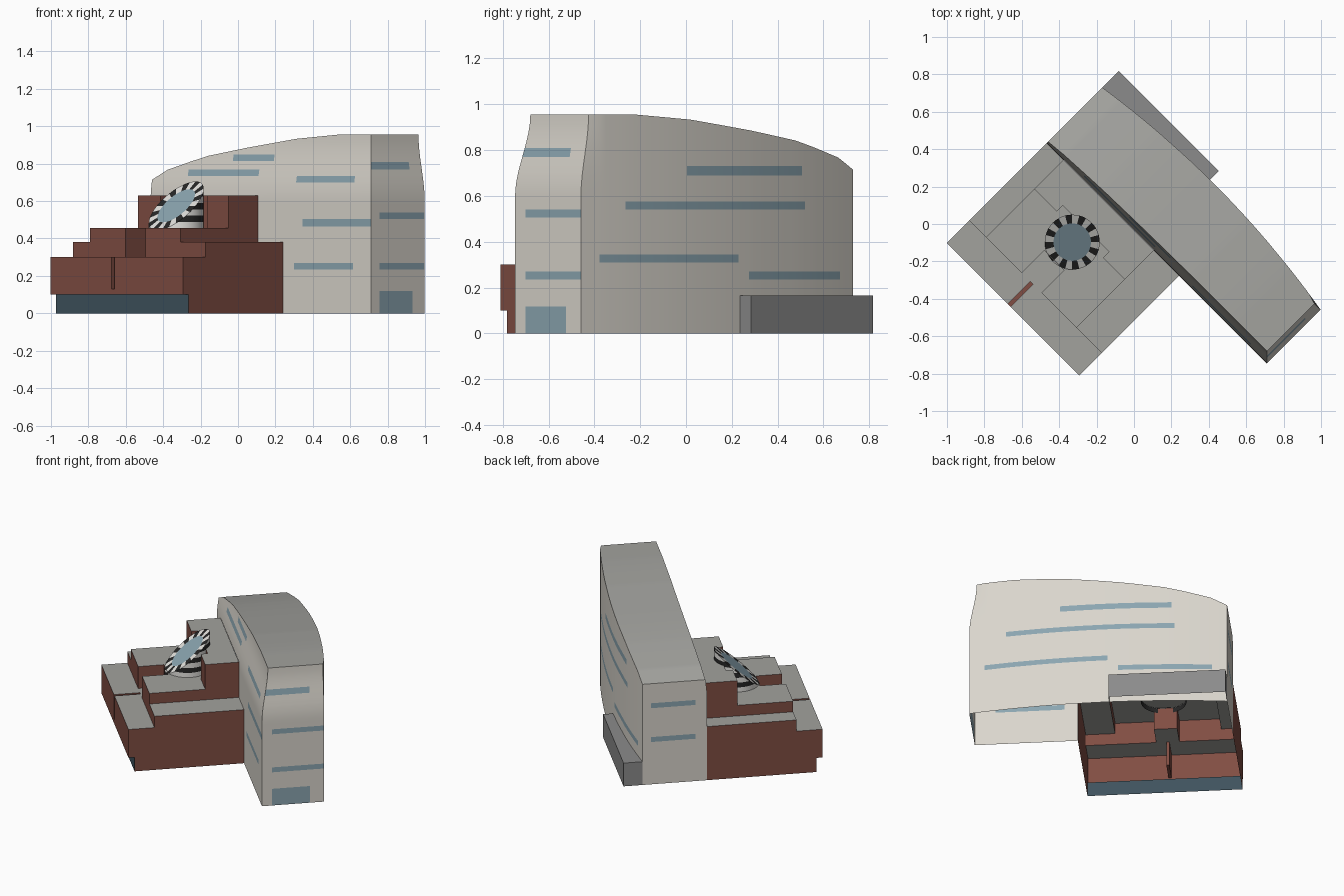
import bpy, bmesh, math
from mathutils import Vector

if "Cube" in bpy.data.objects:
    bpy.data.objects.remove(bpy.data.objects["Cube"])

R2 = math.sqrt(2)


def P(u, v, z):
    """Building axes (u along the tower, v to the rear) turned 45 degrees into the world."""
    return Vector(((u + v) / R2, (v - u) / R2, z))


def mat(name, r, g, b):
    m = bpy.data.materials.new(name)
    m.diffuse_color = (r, g, b, 1)
    m.use_nodes = True
    m.node_tree.nodes["Principled BSDF"].inputs["Base Color"].default_value = m.diffuse_color
    return m


STONE = mat("pale_stone", .70, .67, .61)
GLASS = mat("glass", .26, .38, .44)
ROOF = mat("roof_grey", .36, .36, .34)
BRICK = mat("brick", .22, .076, .056)
DARK = mat("dark_glass", .05, .085, .11)
BLACK = mat("black_stripe", .02, .02, .02)
WHITE = mat("white_stripe", .78, .77, .74)
ANNEX = mat("annex_grey", .26, .26, .26)


class Part:
    """Collects coloured faces and turns them into one object."""

    def __init__(self, name, mats):
        self.name, self.mats, self.bm = name, mats, bmesh.new()

    def face(self, pts, m):
        f = self.bm.faces.new([self.bm.verts.new(p) for p in pts])
        f.material_index = self.mats.index(m)

    def finish(self, smooth=False):
        bm = self.bm
        bmesh.ops.remove_doubles(bm, verts=bm.verts[:], dist=1e-4)
        bmesh.ops.dissolve_degenerate(bm, edges=bm.edges[:], dist=1e-5)
        bmesh.ops.recalc_face_normals(bm, faces=bm.faces[:])
        me = bpy.data.meshes.new(self.name)
        bm.to_mesh(me)
        bm.free()
        for m in self.mats:
            me.materials.append(m)
        ob = bpy.data.objects.new(self.name, me)
        bpy.context.collection.objects.link(ob)
        if smooth:
            bpy.ops.object.select_all(action='DESELECT')
            ob.select_set(True)
            bpy.context.view_layer.objects.active = ob
            bpy.ops.object.shade_smooth_by_angle(angle=math.radians(30))
        return ob


# ---------- tower: leaning top, bowed rear, curved roof line ----------
UL, UR, VF = -.636, 1.03, -.025
ROOFLINE = [(UL, .714), (-.53, .767), (-.36, .812), (-.235, .842), (.05, .885),
            (.42, .933), (.73, .955), (UR, .955)]


def height(u):
    for (a, ha), (b, hb) in zip(ROOFLINE, ROOFLINE[1:]):
        if u <= b:
            return ha + (hb - ha) * (u - a) / (b - a)
    return ROOFLINE[-1][1]


def lean(z):
    t = min(max((z - .6) / .355, 0), 1)
    return .047 * t * t * (3 - 2 * t)


def rear(u):
    return .455 - .095 * (u - .15) ** 2


def wall_point(side, s, z):
    if side in ("front", "back"):
        z = min(z, height(s))
        u = UR - lean(z) if s == UR else s
        return P(u, VF + lean(z) if side == "front" else rear(s), z)
    u = UR if side == "right" else UL
    z = min(z, height(u))
    v = VF + lean(z) + (rear(u) - VF - lean(z)) * 1.0 if s == 9 else (VF + lean(z) if s == VF else s)
    return P(UR - lean(z) if side == "right" else UL, v, z)


# windows: (start, end, bottom, top); 9 marks the rear corner
WINDOWS = {
    "front": [(-.045, .265, .815, .85), (-.37, .165, .735, .77), (.455, .895, .70, .735),
              (.513, UR, .465, .505), (.45, .895, .235, .27)],
    "right": [(VF, .29, .77, .81), (.04, 9, .505, .54), (.04, 9, .235, .27), (.04, .288, 0, .118)],
    "back": [(-.28, .44, .69, .73), (-.30, .79, .54, .575), (.13, .93, .31, .345), (-.54, .065, .235, .27)],
    "left": [(.05, .34, .54, .575), (.05, .34, .30, .335)],
}

zs = {0, .38, .455, .60, .63, .66, .79, .83, .88, .915, .955}
us = {u for u, h in ROOFLINE} | {-.51, .175, .365, -.58, -.44, .58, .82}
for side, wins in WINDOWS.items():
    for a, b, z0, z1 in wins:
        zs |= {z0, z1}
        if side in ("front", "back"):
            us |= {a, b}
zs, us = sorted(zs), sorted(us)

tower = Part("tower", [STONE, GLASS, ROOF])
for side, wins in WINDOWS.items():
    ss = us if side in ("front", "back") else sorted({VF, 9} | {w[0] for w in wins} | {w[1] for w in wins})
    for a, b in zip(ss, ss[1:]):
        for z0, z1 in zip(zs, zs[1:]):
            s, z = (a + b) / 2, (z0 + z1) / 2
            # open where the podium joins the tower
            if side == "front" and ((s < .365 and z < .38) or (-.51 < s < .175 and z < .63)):
                continue
            q = []
            for p in (wall_point(side, a, z0), wall_point(side, b, z0),
                      wall_point(side, b, z1), wall_point(side, a, z1)):
                if all((p - o).length > 1e-5 for o in q):
                    q.append(p)
            if len(q) < 3:
                continue
            glazed = any(a >= w[0] and b <= w[1] and w[2] <= z <= w[3] for w in wins)
            tower.face(q, GLASS if glazed else STONE)
for a, b in zip(us, us[1:]):
    tower.face([wall_point("front", a, 2), wall_point("front", b, 2),
                wall_point("back", b, 2), wall_point("back", a, 2)], ROOF)
tower.finish(smooth=True)


# ---------- stepped brick podium, built as a height map of cells ----------
def step(u, v):
    if not (UL < u < .365 and -.78 < v < VF):
        return None
    if v < -.61:
        return .13 if abs(u + .165) < .01 else .30
    if u < -.51 or u > .175:
        return .38
    if v < -.44 and -.24 < u < -.09:
        return .30
    if v < -.245 or (v < -.2 and -.34 < u < .01):
        return .455
    return .63


pu = [UL, -.51, -.34, -.24, -.175, -.155, -.09, .01, .175, .365]
pv = [-.78, -.74, -.61, -.44, -.245, -.2, VF]
podium = Part("stepped_podium", [BRICK, ROOF])
for u0, u1 in zip(pu, pu[1:]):
    for v0, v1 in zip(pv, pv[1:]):
        cu, cv = (u0 + u1) / 2, (v0 + v1) / 2
        h = step(cu, cv)
        low = .10 if v1 < -.73 else 0
        podium.face([P(u0, v0, h), P(u1, v0, h), P(u1, v1, h), P(u0, v1, h)], BRICK if h < .2 else ROOF)
        if low:
            podium.face([P(u0, v0, low), P(u1, v0, low), P(u1, v1, low), P(u0, v1, low)], BRICK)
        for nu, nv, a, b in ((u0 - .001, cv, (u0, v0), (u0, v1)), (u1 + .001, cv, (u1, v0), (u1, v1)),
                             (cu, v0 - .001, (u0, v0), (u1, v0)), (cu, v1 + .001, (u0, v1), (u1, v1))):
            if nv > VF:
                continue
            n = step(nu, nv)
            n = low if n is None else n
            if n < h - .001:
                podium.face([P(*a, n), P(*b, n), P(*b, h), P(*a, h)], BRICK)
podium.finish()

# recessed ground-floor glazing
shop = Part("entrance_glazing", [DARK])
shop.face([P(UL, -.74, 0), P(.365, -.74, 0), P(.365, -.74, .10), P(UL, -.74, .10)], DARK)
shop.finish()

# ---------- striped drum with slanted skylight ----------
CU, CV, CZ, RAD, N = -.165, -.302, .575, .147, 48
SLOPE = .13 / RAD


def rim(i, r):
    t = 2 * math.pi * i / N
    v = r * math.sin(t)
    return P(CU + r * math.cos(t), CV + v, CZ + SLOPE * v)


drum = Part("striped_drum", [WHITE, BLACK])
for k in range(9):
    z0, z1 = .42 + .034 * k, .454 + .034 * k
    for i in range(N):
        a, b = rim(i, RAD), rim(i + 1, RAD)
        drum.face([Vector((p.x, p.y, z)) for p, z in ((a, z0), (b, z0), (b, z1), (a, z1))],
                  (BLACK, WHITE)[k % 2])
bmesh.ops.remove_doubles(drum.bm, verts=drum.bm.verts[:], dist=1e-4)
normal = P(0, -SLOPE, 1)
bmesh.ops.bisect_plane(drum.bm, geom=drum.bm.verts[:] + drum.bm.edges[:] + drum.bm.faces[:],
                       plane_co=P(CU, CV, CZ), plane_no=normal, clear_outer=True)
drum.finish(smooth=True)

ring = Part("striped_skylight_ring", [WHITE, BLACK])
for i in range(N):
    ring.face([rim(i, .1), rim(i, RAD), rim(i + 1, RAD), rim(i + 1, .1)], (WHITE, BLACK)[i // 2 % 2])
ring.finish()
skylight = Part("skylight_glass", [GLASS])
skylight.face([rim(i, .1) for i in range(N)], GLASS)
skylight.finish()

# ---------- low rear annex ----------
annex = Part("rear_annex", [ANNEX])
outline = [(UL, .396), (UL, .52), (.12, .52), (.12, .45)]
for a, b in zip(outline, outline[1:]):
    annex.face([P(*a, 0), P(*b, 0), P(*b, .165), P(*a, .165)], ANNEX)
annex.face([P(*p, .165) for p in outline], ANNEX)
annex.finish()
